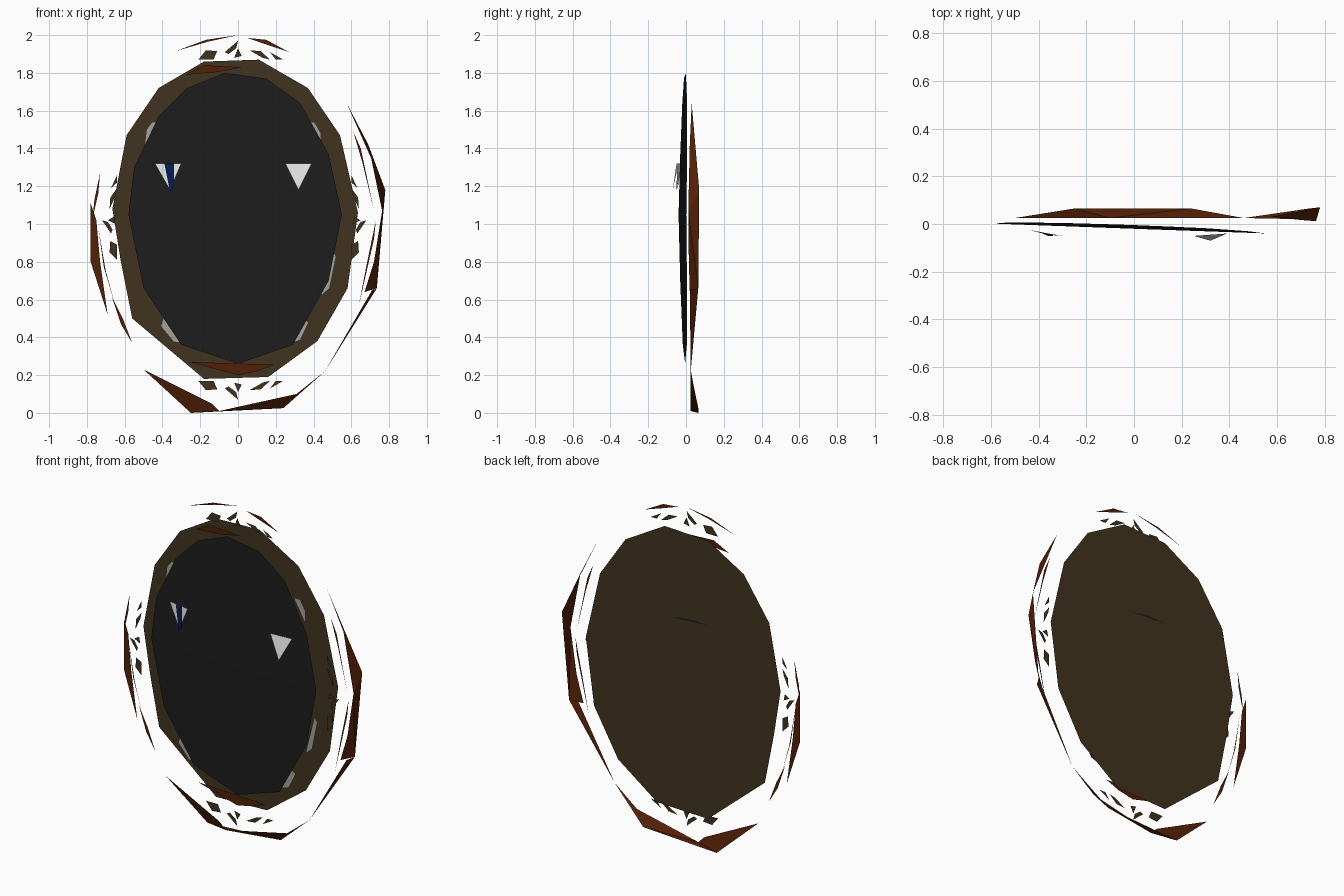
import bpy
import bmesh

default_cube = bpy.data.objects.get("Cube")
if default_cube:
    bpy.data.objects.remove(default_cube, do_unlink=True)


def make_material(name, red, green, blue):
    material = bpy.data.materials.new(name)
    material.use_nodes = True
    colour = (red, green, blue, 1.0)
    material.diffuse_color = colour
    for node in material.node_tree.nodes:
        if node.type == "BSDF_PRINCIPLED":
            node.inputs["Base Color"].default_value = colour
            node.inputs["Roughness"].default_value = 0.9
    return material


bronze = make_material("dull bronze", 0.052, 0.034, 0.014)
glass = make_material("dark glass", 0.0125, 0.0125, 0.0125)
rust = make_material("rust brown", 0.085, 0.014, 0.002)
white = make_material("eye white", 0.82, 0.82, 0.82)
blue = make_material("iris blue", 0.001, 0.012, 0.08)
grey = make_material("pale grey", 0.38, 0.36, 0.33)


def make_object(name, material, faces):
    """Build one object from a list of faces, each a list of (x, y, z)."""
    mesh = bpy.data.meshes.new(name)
    builder = bmesh.new()
    for face in faces:
        builder.faces.new([builder.verts.new(point) for point in face])
    bmesh.ops.remove_doubles(builder, verts=builder.verts, dist=0.0001)
    builder.to_mesh(mesh)
    builder.free()
    mesh.materials.append(material)
    thing = bpy.data.objects.new(name, mesh)
    bpy.context.collection.objects.link(thing)
    return thing


def at_depth(outline, depth):
    return [(x, depth, z) for x, z in outline]


# Flat oval backing
backing_depth = 0.048
backing_outline = [
    (-.18, 1.86), (.11, 1.87), (.37, 1.72), (.54, 1.47), (.635, 1.06),
    (.58, .66), (.42, .38), (.16, .19), (-.18, .18),
    (-.56, .5), (-.62, .8), (-.665, 1.08), (-.59, 1.47), (-.42, 1.72)]
make_object("oval_backing", bronze, [at_depth(backing_outline, backing_depth)])

# Tilted, slightly bulging glass panel
glass_outline = [
    (-.07, 1.8), (.15, 1.77), (.33, 1.64), (.48, 1.37), (.55, 1.05),
    (.48, .7), (.29, .36), (0, .26), (-.3, .36), (-.5, .66),
    (-.58, 1.05), (-.55, 1.3), (-.42, 1.57), (-.27, 1.72)]


def glass_point(x, z):
    return (x, -0.02 - 0.036 * x + 0.02 * abs(z - 1.03), z)


panel_faces = []
for index, (x, z) in enumerate(glass_outline):
    next_x, next_z = glass_outline[index - 1]
    panel_faces.append([glass_point(x, z), glass_point(0, 1.03), glass_point(next_x, next_z)])
make_object("glass_panel", glass, panel_faces)

# Pale slivers tucked behind the edge of the glass
slivers = {
    "upper_left": [(.36, 1.54), (.405, 1.54), (.44, 1.48), (.44, 1.4)],
    "upper_right": [(-.5, 1.38), (-.485, 1.5), (-.455, 1.54), (-.41, 1.54)],
    "lower_left": [(.26, .36), (.33, .385), (.375, .48), (.34, .5)],
    "lower_right": [(-.39, .52), (-.41, .46), (-.34, .375), (-.29, .37)],
    "middle_left": [(.5, .86), (.52, .83), (.485, .66), (.44, .62)]}
for side, outline in slivers.items():
    make_object("pale_sliver_" + side, grey, [at_depth(outline, 0.015)])

# Triangular eyes, tilted forward at the tip
make_object("right_eye", white, [[(-.44, -.025, 1.32), (-.3, -.05, 1.32), (-.36, -.045, 1.18)]])
make_object("left_eye", white, [[(.25, -.05, 1.32), (.39, -.04, 1.32), (.32, -.07, 1.18)]])
make_object("right_iris", blue, [[(-.39, -.037, 1.32), (-.34, -.046, 1.32), (-.34, -.05, 1.2), (-.36, -.05, 1.17)]])

# Rust accents on the backing, above and below the glass
make_object("upper_accent", rust, [at_depth([(-.28, 1.79), (-.18, 1.84), (.02, 1.83), (-.1, 1.805)], -0.008)])
make_object("lower_accent", rust, [at_depth([(-.26, .27), (.19, .255), (.1, .22), (0, .2)], -0.01)])

# Dark slit in the back
slit_outline = [(-.19, 1.35), (-.05, 1.355), (.07, 1.335), (-.05, 1.34)]
make_object("back_slit", glass, [at_depth(slit_outline, backing_depth + 0.003)])

# Broken outer rim: bottom
middle = (-.1, .025, .01)
bottom_right, bottom_left = (-.25, .065, 0), (.24, .065, .025)
rim_corner = (.46, .025, .22)
make_object("rim_bottom", rust, [
    [(-.5, .025, .23), bottom_right, middle, (-.14, .025, .05)],
    [bottom_right, bottom_left, middle],
    [bottom_left, rim_corner, (.31, .025, .1), middle]])

# Broken outer rim: left side, running down to the bottom corner
upper_bend, lower_bend, inner_bend = (.78, .07, 1.18), (.735, .065, .66), (.763, .012, 1.07)
make_object("rim_left", rust, [
    [(.575, .03, 1.64), upper_bend, inner_bend, (.69, .02, 1.42)],
    [upper_bend, lower_bend, inner_bend],
    [lower_bend, (.67, .02, .64), (.72, .015, .8), inner_bend],
    [lower_bend, rim_corner, (.71, .02, .65)]])
make_object("rim_left_inner_sliver", rust, [
    at_depth([(.61, 1.49), (.65, 1.4), (.72, 1.07), (.66, 1.32)], 0.012),
    at_depth([(.73, 1.02), (.72, .92), (.64, .57), (.68, .78)], 0.012)])

# Broken outer rim: right side
make_object("rim_right", rust, [
    at_depth([(-.78, 1.11), (-.75, 1.02), (-.73, .8), (-.69, .52), (-.78, .8)], 0.025),
    at_depth([(-.74, .98), (-.7, .75), (-.65, .57), (-.71, .77)], 0.015)])
make_object("rim_right_sliver", rust, [
    at_depth([(-.73, 1.27), (-.74, 1.16), (-.77, 1.03), (-.76, 1.13)], 0.01),
    at_depth([(-.67, .62), (-.62, .47), (-.56, .37), (-.61, .5)], 0.01)])

# Broken outer rim: top
make_object("rim_top", rust, [
    at_depth([(-.33, 1.915), (-.17, 1.975), (0, 2), (-.16, 1.965)], 0.004),
    at_depth([(.05, 1.985), (.15, 1.975), (.27, 1.91), (.15, 1.95)], 0.004)])

# Ornament fragments, repeated at the top, bottom and both sides
along_and_out = [
    [(-.21, .0), (-.17, .05), (-.11, .045), (-.13, .0)],
    [(-.07, .04), (.0, .1), (-.01, .06), (-.05, .03)],
    [(0, .06), (.02, .02), (-.02, .01)],
    [(.06, .05), (.12, .045), (.17, .0), (.13, .01)],
    [(.17, .04), (.24, .0), (.2, .0)]]
placements = {
    "top": lambda along, out: (along, 1.87 + out),
    "bottom": lambda along, out: (along, 0.17 - out),
    "left": lambda along, out: (0.6 + out * 0.8, 1.02 + along),
    "right": lambda along, out: (-0.64 - out * 0.8, 1.02 + along)}
for side, place in placements.items():
    fragments = [at_depth([place(*point) for point in piece], -0.006) for piece in along_and_out]
    make_object("ornament_" + side, bronze, fragments)
